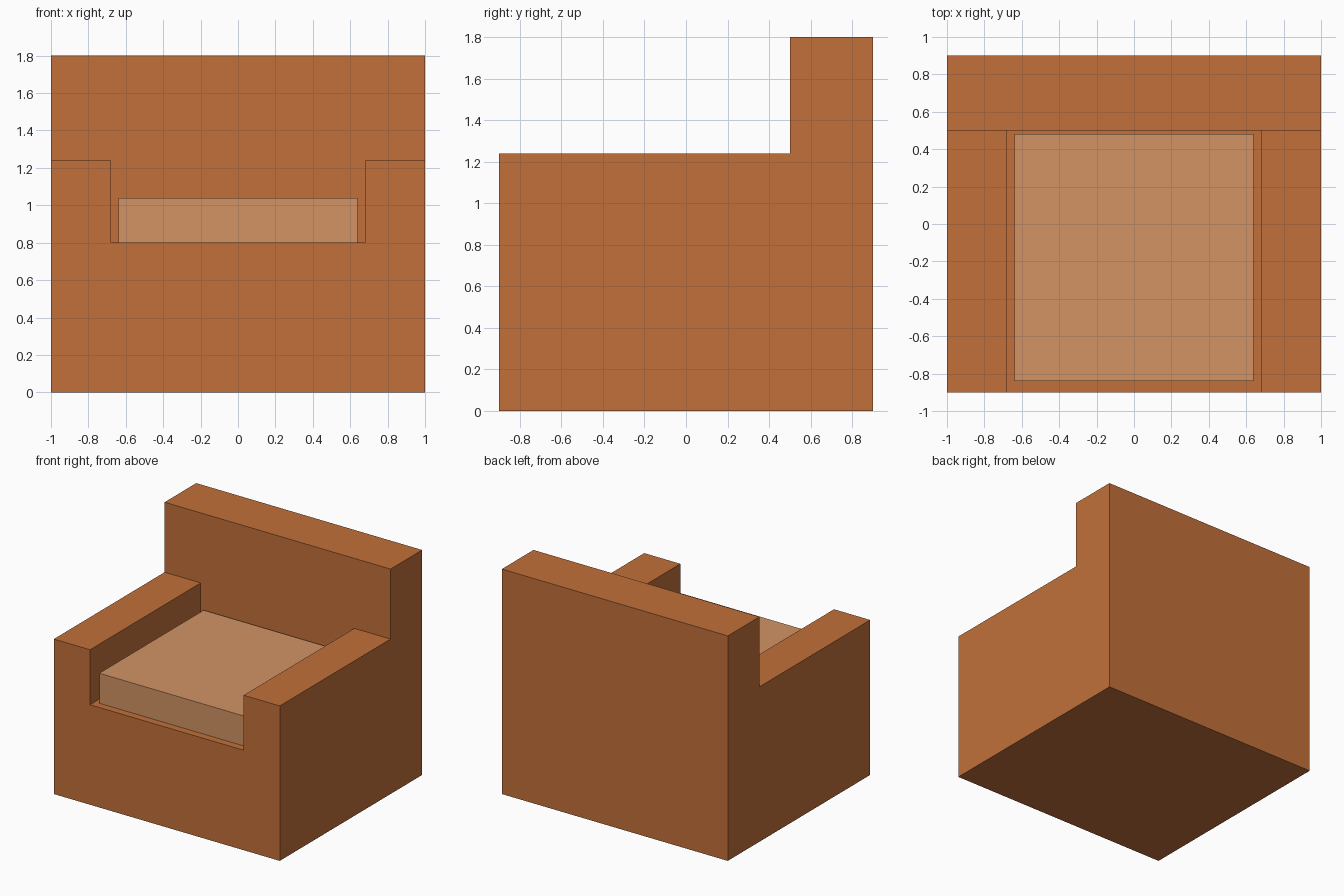
import bpy, bmesh
from mathutils import Vector

if "Cube" in bpy.data.objects:
    bpy.data.objects.remove(bpy.data.objects["Cube"])


def material(name, color):
    mat = bpy.data.materials.new(name)
    mat.diffuse_color = (*color, 1)
    mat.use_nodes = True
    mat.node_tree.nodes["Principled BSDF"].inputs["Base Color"].default_value = mat.diffuse_color
    return mat


def prism(name, profile, x0, x1, mat=None):
    """Extrude a (y, z) side profile from x0 to x1."""
    bm = bmesh.new()
    face = bm.faces.new([bm.verts.new((x0, y, z)) for y, z in profile])
    ext = bmesh.ops.extrude_face_region(bm, geom=[face])
    verts = [v for v in ext["geom"] if isinstance(v, bmesh.types.BMVert)]
    bmesh.ops.translate(bm, verts=verts, vec=Vector((x1 - x0, 0, 0)))
    bmesh.ops.recalc_face_normals(bm, faces=bm.faces)
    mesh = bpy.data.meshes.new(name)
    bm.to_mesh(mesh)
    bm.free()
    obj = bpy.data.objects.new(name, mesh)
    bpy.context.collection.objects.link(obj)
    if mat:
        mesh.materials.append(mat)
    return obj


def rect(y0, y1, z0, z1):
    return [(y0, z0), (y1, z0), (y1, z1), (y0, z1)]


frame_mat = material("orange_upholstery", (0.54, 0.162, 0.042))
cushion_mat = material("tan_cushion", (0.645, 0.296, 0.13))

# Frame: arms and backrest share one L-shaped side profile
frame = prism("chair_frame",
              [(-0.9, 0), (0.9, 0), (0.9, 1.8), (0.5, 1.8), (0.5, 1.24), (-0.9, 1.24)],
              -1, 1, frame_mat)

# Seat well cut between the arms
cutter = prism("seat_well_cutter", rect(-1.1, 0.5, 0.8, 1.5), -0.68, 0.68, frame_mat)
cutter.hide_render = True
cut = frame.modifiers.new("seat_well", 'BOOLEAN')
cut.operation = 'DIFFERENCE'
cut.solver = 'EXACT'
cut.object = cutter
bpy.context.view_layer.objects.active = frame
bpy.ops.object.modifier_apply(modifier=cut.name)
bpy.data.objects.remove(cutter)

# Loose seat cushion
prism("seat_cushion", rect(-0.84, 0.48, 0.8, 1.04), -0.64, 0.64, cushion_mat)
